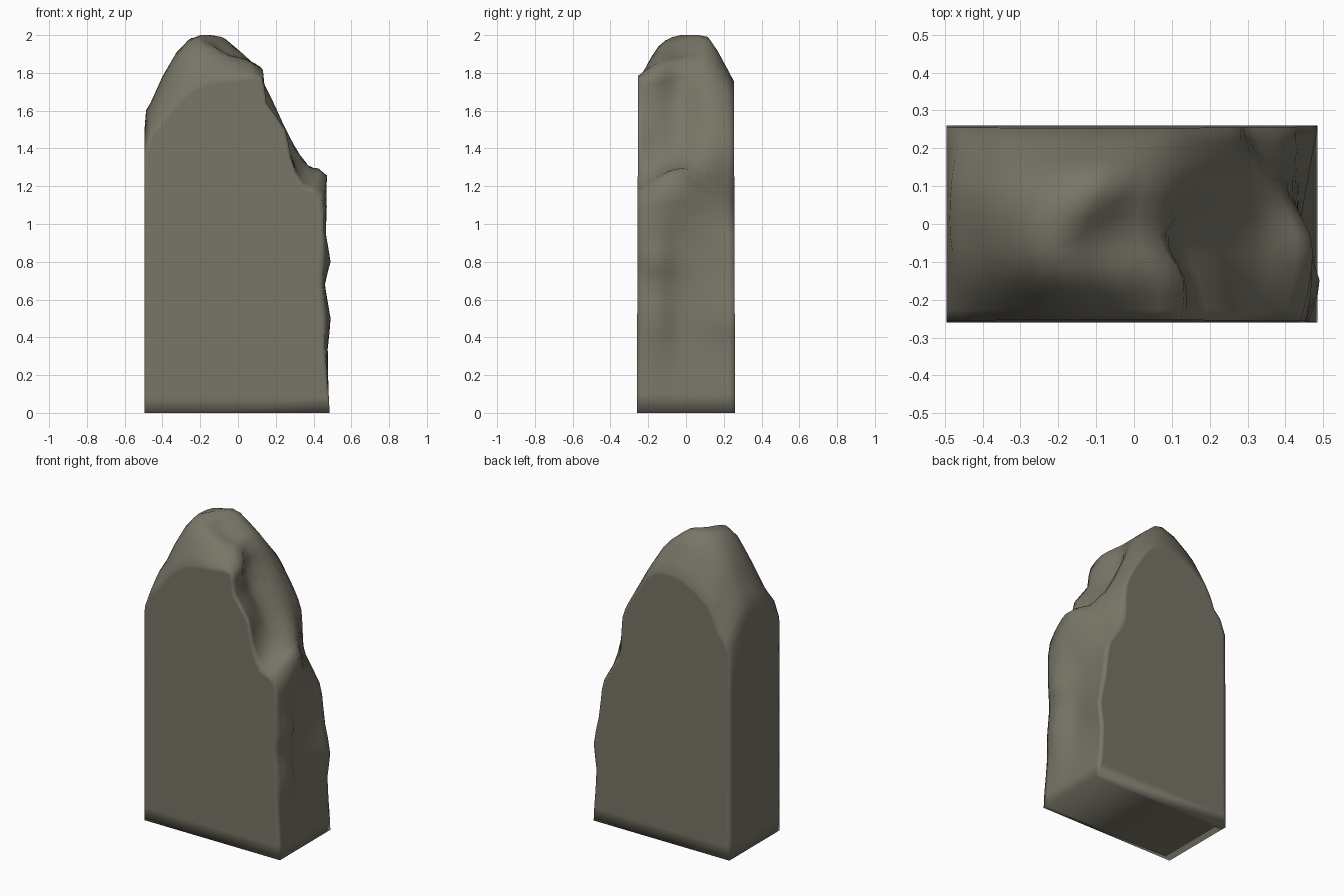
import bpy, bmesh, math
from mathutils import Vector

if "Cube" in bpy.data.objects:
    bpy.data.objects.remove(bpy.data.objects["Cube"])

# Broken upper outlines (x, z), left to right, for five depth slices front to back
SLICES_Y = [-0.26, -0.15, -0.03, 0.12, 0.26]
TOPS = [
    [(-.495, 1.39), (-.41, 1.53), (-.30, 1.67), (-.17, 1.75), (-.02, 1.77), (.125, 1.78),
     (.15, 1.64), (.25, 1.50), (.28, 1.35), (.34, 1.20), (.44, 1.15), (.455, .95)],
    [(-.495, 1.46), (-.42, 1.66), (-.32, 1.84), (-.21, 1.94), (-.03, 1.88), (.13, 1.82),
     (.13, 1.66), (.22, 1.50), (.27, 1.36), (.36, 1.26), (.465, 1.22), (.465, .95)],
    [(-.495, 1.50), (-.46, 1.64), (-.33, 1.90), (-.20, 2.00), (-.07, 1.90), (.07, 1.86),
     (.09, 1.68), (.19, 1.50), (.27, 1.38), (.37, 1.30), (.465, 1.26), (.43, .95)],
    [(-.495, 1.47), (-.45, 1.64), (-.31, 1.89), (-.12, 1.99), (-.02, 1.94), (.08, 1.84),
     (.17, 1.68), (.23, 1.55), (.29, 1.43), (.35, 1.32), (.38, 1.18), (.42, .95)],
    [(-.495, 1.32), (-.41, 1.47), (-.34, 1.62), (-.15, 1.74), (.00, 1.75), (.10, 1.70),
     (.17, 1.60), (.23, 1.50), (.28, 1.38), (.29, 1.20), (.31, 1.10), (.41, .94)],
]
# Weathered right side below the break: x at each height, per slice
SIDE_Z = [.80, .68, .50, .34, .10, 0]
SIDE_X = [
    [.45, .445, .46, .46, .48, .485],
    [.49, .46, .49, .475, .48, .485],
    [.44, .43, .44, .45, .48, .485],
    [.43, .44, .46, .45, .48, .485],
    [.435, .45, .485, .465, .48, .485],
]


def catmull(p, i, t):
    a, b, c, d = p[max(i - 1, 0)], p[i], p[i + 1], p[min(i + 2, len(p) - 1)]
    return 0.5 * (2 * b + (c - a) * t + (2 * a - 5 * b + 4 * c - d) * t * t + (3 * b - a - 3 * c + d) * t ** 3)


def refine(p, n):
    out = [catmull(p, i, k / n) for i in range(len(p) - 1) for k in range(n)]
    return out + [p[-1]]


# Full outline of each slice, then smooth interpolation across the depth
slices = []
for y, top, side in zip(SLICES_Y, TOPS, SIDE_X):
    outline = [(-.495, 0), (-.495, .10), (-.495, .75)] + top + list(zip(side, SIDE_Z))
    slices.append([Vector((x, y, z)) for x, z in outline])
columns = [refine(list(c), 3) for c in zip(*slices)]
rows = [[r[0]] + refine(list(r[1:-1]), 2) + [r[-1]] for r in zip(*columns)]

# Slab body: skin over the rows, flat front and back caps
bm = bmesh.new()
grid = []
for row in rows:
    grid.append([bm.verts.new((min(max(v.x, -.495), .49), v.y * (1 - 0.014 * v.z), min(v.z, 2)))
                 for v in row])
for a, b in zip(grid, grid[1:]):
    n = len(a)
    for i in range(n):
        j = (i + 1) % n
        bm.faces.new((a[i], a[j], b[j], b[i]))
caps = [bm.faces.new(grid[0]), bm.faces.new(grid[-1])]
bmesh.ops.recalc_face_normals(bm, faces=bm.faces[:])
bmesh.ops.inset_individual(bm, faces=caps, thickness=0.02)

# Soft foot edge: raise the lower border of each inset cap
for cap in caps:
    for v in cap.verts:
        if v.co.z < 0.05:
            v.co.z = 0.085

# Softly worn stone, smooth all over
for f in bm.faces:
    f.smooth = True

mesh = bpy.data.meshes.new("broken_stone_slab")
bm.to_mesh(mesh)
bm.free()
slab = bpy.data.objects.new("broken_stone_slab", mesh)
bpy.context.collection.objects.link(slab)

stone = bpy.data.materials.new("grey_brown_stone")
stone.diffuse_color = (0.19, 0.177, 0.135, 1)
stone.use_nodes = True
stone.node_tree.nodes["Principled BSDF"].inputs["Base Color"].default_value = stone.diffuse_color
mesh.materials.append(stone)
